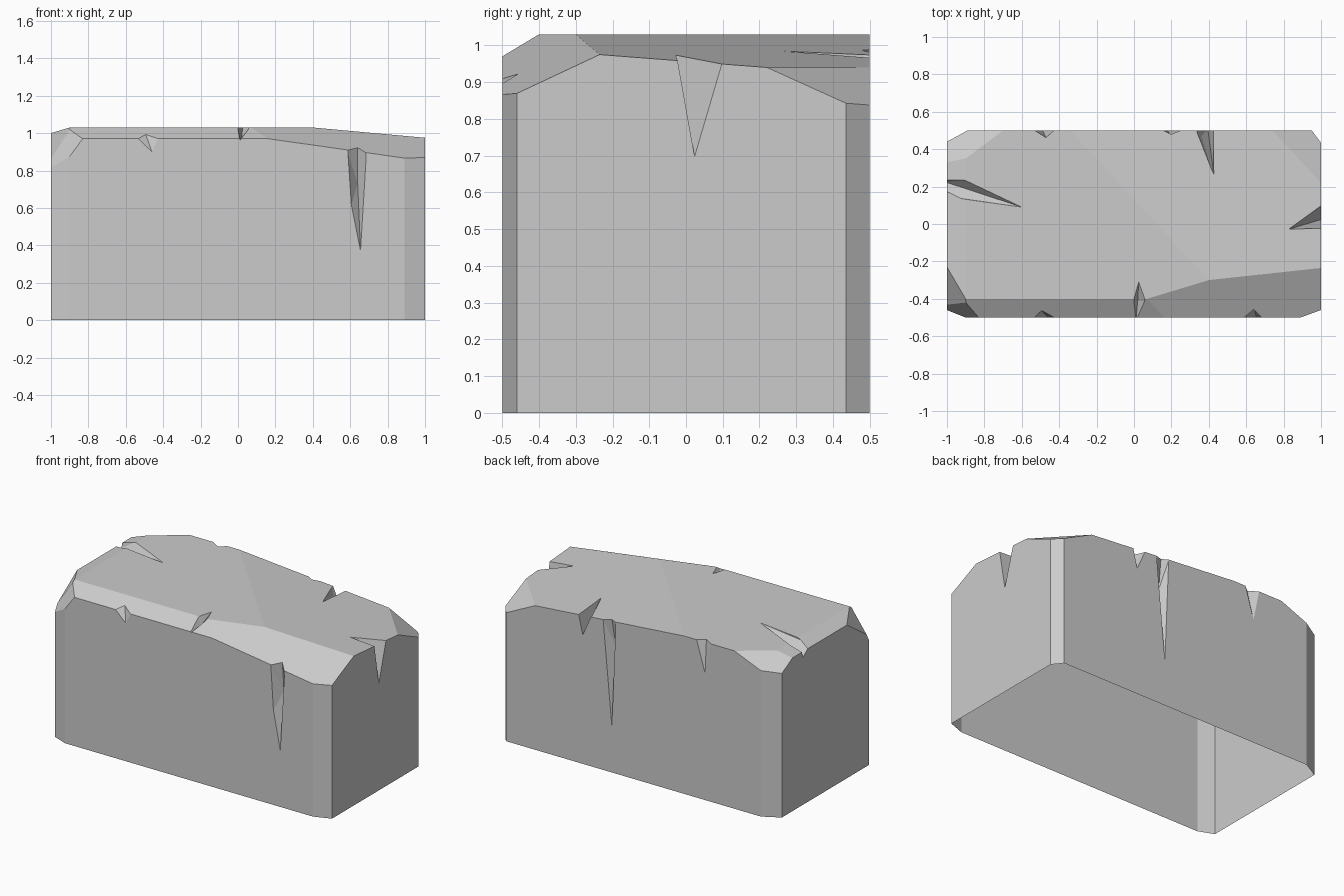
import bpy, bmesh
from mathutils import Vector

if "Cube" in bpy.data.objects:
    bpy.data.objects.remove(bpy.data.objects["Cube"], do_unlink=True)

STONE = (0.6, 0.6, 0.6, 1)
stone = bpy.data.materials.new("grey stone")
stone.use_nodes = True
stone.diffuse_color = STONE
stone.node_tree.nodes["Principled BSDF"].inputs["Base Color"].default_value = STONE


def make_object(name, bm):
    bmesh.ops.recalc_face_normals(bm, faces=bm.faces[:])
    mesh = bpy.data.meshes.new(name)
    bm.to_mesh(mesh)
    bm.free()
    mesh.materials.append(stone)
    obj = bpy.data.objects.new(name, mesh)
    bpy.context.scene.collection.objects.link(obj)
    return obj


def slice_off(bm, a, b, c):
    """Cut away the side of the plane a, b, c that faces away from the middle."""
    a, b, c = Vector(a), Vector(b), Vector(c)
    normal = (b - a).cross(c - a).normalized()
    if normal.dot(a - Vector((0, 0, 0.5))) < 0:
        normal.negate()
    cut = bmesh.ops.bisect_plane(bm, geom=bm.verts[:] + bm.edges[:] + bm.faces[:],
                                 plane_co=a, plane_no=normal, clear_outer=True)
    rim = [e for e in cut["geom_cut"] if isinstance(e, bmesh.types.BMEdge)]
    bmesh.ops.contextual_create(bm, geom=rim)


# Rough block
bm = bmesh.new()
bmesh.ops.create_cube(bm, size=1)
for v in bm.verts:
    v.co = (v.co.x * 2, v.co.y, (v.co.z + 0.5) * 1.03)

# Upright corner chamfers
for (x1, y1), (x2, y2) in [((0.89, -0.5), (1, -0.46)), ((0.95, 0.5), (1, 0.435)),
                           ((-0.89, 0.5), (-1, 0.44)), ((-0.9, -0.5), (-1, -0.46))]:
    slice_off(bm, (x1, y1, 0), (x2, y2, 0), (x1, y1, 1))

# Worn top edges and corners
for plane in [
    ((-1, -0.4, 1.03), (1, -0.4, 1.03), (0, -0.5, 0.97)),
    ((0.07, -0.4, 1.03), (1, -0.235, 0.975), (0.9, -0.5, 0.865)),
    ((0.4, -0.3, 1.03), (1, -0.235, 0.975), (1, 0.22, 0.94)),
    ((1, 0.22, 0.94), (1, 0.43, 0.845), (0.74, 0.5, 0.94)),
    ((-1, 0, 1), (-1, 0.2, 1), (-0.9, 0, 1.03)),
    ((-1, -0.23, 1), (-0.9, -0.4, 1.03), (-1, -0.45, 0.85)),
    ((-1, -0.45, 0.83), (-0.83, -0.5, 0.97), (-0.92, -0.42, 0.99)),
    ((-1, 0.33, 1), (-1, 0.44, 0.94), (-0.7, 0.5, 1.03)),
]:
    slice_off(bm, *plane)
block = make_object("stone_block", bm)

# Wedge-shaped cracks: each is the hull of its mouth, inner and tip points
cracks = {
    "front_long_crack": [(0.57, -0.52, 0.95), (0.7, -0.52, 0.91), (0.6, -0.51, 0.6),
                         (0.655, -0.5, 0.37), (0.64, -0.44, 0.73), (0.64, -0.46, 0.96)],
    "front_top_notch": [(0.025, -0.31, 1.03), (-0.02, -0.42, 1.06), (0.09, -0.42, 1.06),
                        (0.01, -0.52, 0.96), (0.02, -0.41, 0.98)],
    "front_small_notch": [(-0.56, -0.51, 0.98), (-0.4, -0.51, 0.98), (-0.46, -0.5, 0.9),
                          (-0.5, -0.455, 1.01), (-0.48, -0.52, 1.04)],
    "left_side_crack": [(1.01, -0.03, 1.0), (1.01, 0.12, 1.0), (1.005, 0.025, 0.69),
                        (0.82, -0.03, 0.985), (0.96, 0.03, 0.93)],
    "right_top_crack": [(-0.6, 0.09, 1.03), (-0.88, 0.24, 1.05), (-0.9, 0.13, 1.05),
                        (-1.02, 0.24, 1.02), (-1.02, 0.15, 1.02), (-1.01, 0.225, 0.96)],
    "back_right_crack": [(-0.55, 0.51, 1.05), (-0.41, 0.51, 1.05), (-0.49, 0.505, 0.8),
                         (-0.47, 0.46, 1.04)],
    "back_left_notch": [(0.31, 0.51, 1.03), (0.44, 0.51, 1.03), (0.395, 0.505, 0.84),
                        (0.43, 0.24, 1.0), (0.36, 0.47, 0.93)],
    "back_long_crack": [(0.15, 0.51, 1.02), (0.26, 0.51, 1.02), (0.22, 0.51, 0.6),
                        (0.185, 0.5, 0.3), (0.19, 0.45, 0.8), (0.2, 0.485, 1.02)],
}
bpy.context.view_layer.objects.active = block
for name, points in cracks.items():
    bm = bmesh.new()
    for p in points:
        bm.verts.new(p)
    hull = bmesh.ops.convex_hull(bm, input=bm.verts[:])
    spare = [v for v in hull["geom_interior"] if isinstance(v, bmesh.types.BMVert)]
    bmesh.ops.delete(bm, geom=spare, context="VERTS")
    cutter = make_object(name, bm)
    cutter.hide_render = True
    mod = block.modifiers.new(name, "BOOLEAN")
    mod.operation = "DIFFERENCE"
    mod.solver = "EXACT"
    mod.object = cutter
    bpy.ops.object.modifier_apply(modifier=name)
    bpy.data.objects.remove(cutter, do_unlink=True)

# Open underside and flat faces
bm = bmesh.new()
bm.from_mesh(block.data)
base = [f for f in bm.faces if all(v.co.z < 0.001 for v in f.verts)]
bmesh.ops.delete(bm, geom=base, context="FACES")
for f in bm.faces:
    f.smooth = False
    f.material_index = 0
bm.to_mesh(block.data)
bm.free()
